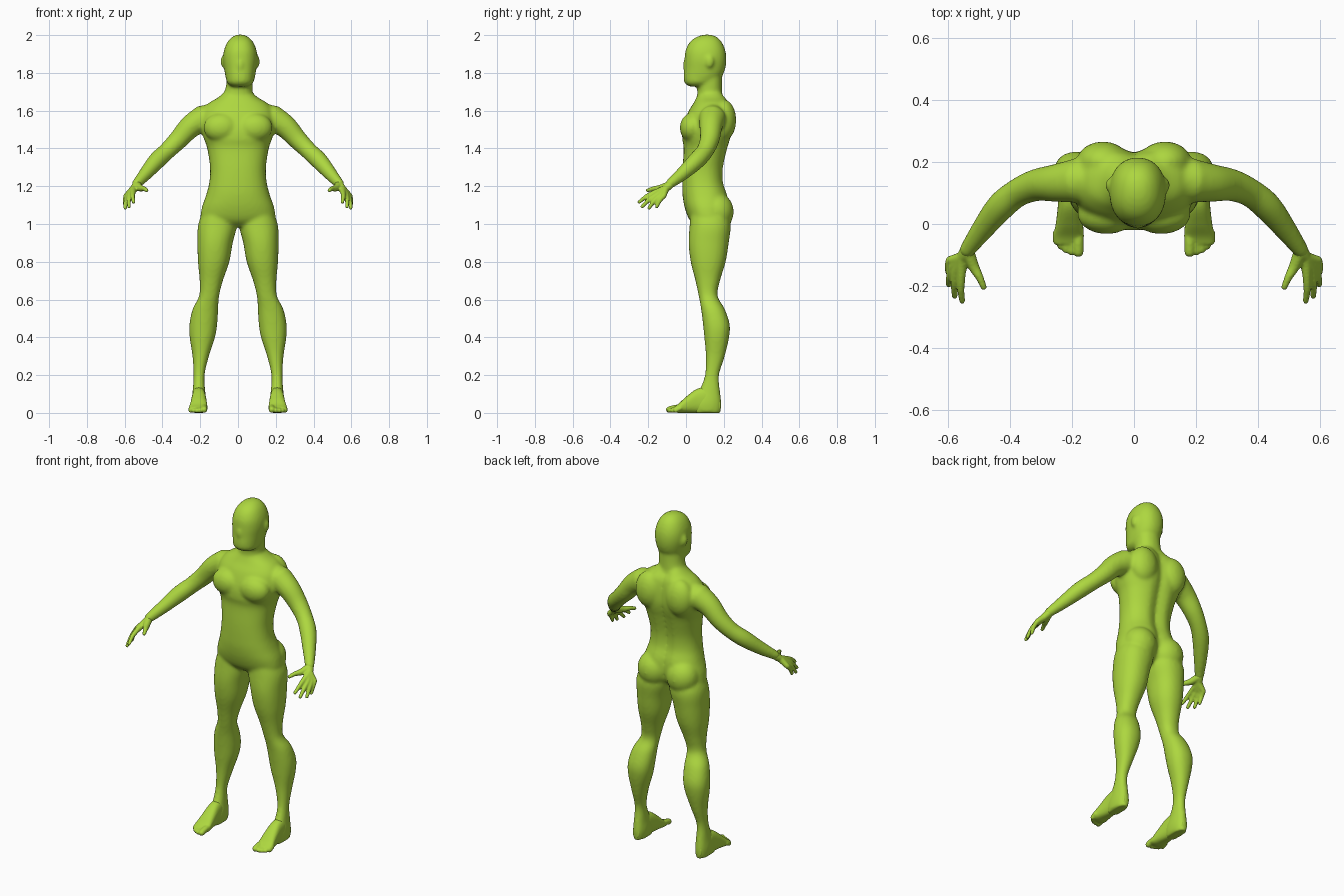
import bpy, bmesh, math
from mathutils import Vector, Matrix

if "Cube" in bpy.data.objects:
    bpy.data.objects.remove(bpy.data.objects["Cube"])

green = bpy.data.materials.new("lime green")
green.diffuse_color = (0.42, 0.68, 0.05, 1)
green.use_nodes = True
green.node_tree.nodes["Principled BSDF"].inputs["Base Color"].default_value = green.diffuse_color
SIDES = (-1, 1)


def refine(rows, steps=5):
    """Catmull-Rom interpolation between rows of numbers."""
    out = []
    for i in range(len(rows) - 1):
        a, b = rows[max(i - 1, 0)], rows[i]
        c, d = rows[i + 1], rows[min(i + 2, len(rows) - 1)]
        for k in range(steps):
            t = k / steps
            out.append([0.5 * (2 * q + (r - p) * t + (2 * p - 5 * q + 4 * r - s) * t * t
                               + (3 * q - p - 3 * r + s) * t ** 3)
                        for p, q, r, s in zip(a, b, c, d)])
    return out + [list(rows[-1])]


def skin(bm, rings):
    """Join rings of points into a closed skin."""
    vs = [[bm.verts.new(p) for p in ring] for ring in rings]
    n = len(vs[0])
    for a, b in zip(vs, vs[1:]):
        for i in range(n):
            bm.faces.new((a[i], a[(i + 1) % n], b[(i + 1) % n], b[i]))
    bm.faces.new(vs[0])
    bm.faces.new(vs[-1])


def loft(bm, rows, axis="z", side=1, power=2.2, warp=None, n=40):
    """Rows are (position along axis, min x, max x, min other, max other)."""
    rings = []
    for t, x0, x1, o0, o1 in refine(rows):
        ring = []
        for i in range(n):
            a = 2 * math.pi * i / n
            c, s = math.cos(a), math.sin(a)
            x = (x0 + x1) / 2 + (x1 - x0) / 2 * math.copysign(abs(c) ** (2 / power), c)
            o = (o0 + o1) / 2 + (o1 - o0) / 2 * math.copysign(abs(s) ** (2 / power), s)
            p = Vector((x * side, o, t) if axis == "z" else (x * side, t, o))
            ring.append(warp(p) if warp else p)
        rings.append(ring)
    skin(bm, rings)


def tube(bm, rows, side=1, n=20):
    """Rows are (x, y, z, radius); both ends are rounded."""
    pts = refine(rows)
    rings = []
    for i, (x, y, z, r) in enumerate(pts):
        a, b = pts[max(i - 1, 0)], pts[min(i + 1, len(pts) - 1)]
        d = (Vector(b[:3]) - Vector(a[:3])).normalized()
        q = d.to_track_quat("Z", "Y")
        ends = [(0, 1)]
        if i == 0:
            ends = [(-0.9, 0.4), (-0.6, 0.8), (0, 1)]
        elif i == len(pts) - 1:
            ends = [(0, 1), (0.6, 0.8), (0.9, 0.4)]
        for along, k in ends:
            ring = []
            for j in range(n):
                t = 2 * math.pi * j / n
                p = Vector((x, y, z)) + d * along * r
                p += q @ Vector((math.cos(t), math.sin(t), 0)) * r * k
                p.x *= side
                ring.append(p)
            rings.append(ring)
    skin(bm, rings)


def ball(bm, centre, size):
    m = Matrix.Translation(centre) @ Matrix.Diagonal((*size, 1))
    bmesh.ops.create_icosphere(bm, subdivisions=3, radius=1, matrix=m)


def finish(bm, name, voxel, rounds):
    """Fuse the overlapping volumes into one smooth skin."""
    bmesh.ops.recalc_face_normals(bm, faces=bm.faces)
    mesh = bpy.data.meshes.new(name)
    bm.to_mesh(mesh)
    bm.free()
    mesh.materials.append(green)
    for f in mesh.polygons:
        f.use_smooth = True
    ob = bpy.data.objects.new(name, mesh)
    bpy.context.collection.objects.link(ob)
    fuse = ob.modifiers.new("fuse", "REMESH")
    fuse.mode = "VOXEL"
    fuse.voxel_size = voxel
    fuse.use_smooth_shade = True
    soft = ob.modifiers.new("soften", "SMOOTH")
    soft.factor = 0.5
    soft.iterations = rounds


def spine_groove(p):
    if p.y > 0.13:
        p.y -= 0.022 * math.exp(-(p.x / 0.035) ** 2)
    return p


# torso: (z, half width, front y, back y)
body = bmesh.new()
torso = [(1.70, .072, .07, .195), (1.67, .105, .055, .215), (1.64, .155, .04, .235),
         (1.60, .185, .015, .245), (1.55, .195, -.005, .25), (1.50, .195, -.018, .25),
         (1.45, .18, -.02, .24), (1.40, .163, -.012, .225), (1.30, .148, -.018, .203),
         (1.22, .152, -.02, .203), (1.15, .17, -.018, .225), (1.08, .193, -.005, .23),
         (1.02, .19, .02, .215), (.985, .10, .06, .18)]
loft(body, [(z, -w, w, f, b) for z, w, f, b in torso], power=2.3, warp=spine_groove)

# neck
loft(body, [(1.60, -.08, .08, .07, .2), (1.68, -.074, .076, .06, .193),
            (1.74, -.062, .078, .06, .19), (1.82, -.055, .08, .06, .19)])

# head, set slightly to one side
HX = .012
head = [(2.003, .012, .10, .125), (1.992, .04, .06, .16), (1.965, .067, .022, .188),
        (1.92, .086, -.002, .208), (1.87, .091, -.008, .214), (1.82, .085, -.010, .207),
        (1.78, .078, -.013, .188), (1.748, .069, -.008, .145), (1.728, .045, .015, .11)]
loft(body, [(z, HX - w, HX + w, f, b) for z, w, f, b in head])
ball(body, (HX, -.004, 1.84), (.014, .014, .03))

leg = [(1.10, .02, .17, .03, .20), (1.0, .005, .21, .02, .235), (.9, .028, .214, .014, .226),
       (.8, .046, .212, .025, .21), (.7, .08, .203, .05, .18), (.62, .10, .206, .067, .167),
       (.55, .105, .24, .08, .205), (.47, .11, .257, .09, .231), (.4, .122, .256, .097, .228),
       (.3, .154, .241, .105, .205), (.2, .177, .235, .10, .175), (.12, .174, .24, .07, .18),
       (.05, .167, .247, .03, .188), (0, .175, .242, .04, .183)]
arm = [(.18, .14, 1.56, .072), (.25, .132, 1.517, .061), (.315, .125, 1.447, .052),
       (.375, .10, 1.387, .046), (.43, .055, 1.335, .046), (.49, -.02, 1.265, .036),
       (.537, -.085, 1.212, .026)]

for s in SIDES:
    loft(body, leg, side=s)
    tube(body, arm, side=s, n=32)
    # chest, shoulder blades, buttocks, ears
    ball(body, (s * .088, .032, 1.51), (.095, .065, .078))
    ball(body, (s * .10, .20, 1.55), (.085, .066, .11))
    ball(body, (s * .095, .165, 1.065), (.095, .088, .10))
    ball(body, (HX + s * .089, .125, 1.86), (.016, .022, .034))
finish(body, "body", .009, 8)

# hands: palm rays, then fingers, as (knuckle, tip)
fingers = [((.592, -.117, 1.150), (.598, -.155, 1.092)),
           ((.584, -.137, 1.150), (.596, -.196, 1.084)),
           ((.573, -.153, 1.156), (.577, -.232, 1.092)),
           ((.556, -.163, 1.168), (.553, -.248, 1.116))]
# feet: (y, inner x, outer x, bottom z, top z)
foot = [(.183, .188, .228, .012, .065), (.12, .174, .242, 0, .13), (.06, .169, .245, 0, .128),
        (0, .164, .252, 0, .085), (-.04, .161, .26, 0, .048), (-.065, .165, .257, .004, .032)]
toes = [(.179, -.09, .017), (.201, -.089, .0125), (.218, -.083, .012),
        (.235, -.071, .012), (.25, -.054, .012)]

for s, label in zip(SIDES, ("right", "left")):
    hand = bmesh.new()
    for knuckle, tip in fingers:
        tube(hand, [(.525, -.068, 1.226, .022), (.55, -.105, 1.19, .02), (*knuckle, .0145)], s)
        mid = (Vector(knuckle) + Vector(tip)) / 2 + Vector((.003, -.002, .005))
        tube(hand, [(*knuckle, .0145), (*mid, .012), (*tip, .0095)], s)
    # thumb
    tube(hand, [(.535, -.09, 1.205, .022), (.517, -.135, 1.19, .018),
                (.498, -.17, 1.187, .013), (.484, -.203, 1.178, .010)], s)
    finish(hand, label + "_hand", .005, 3)

    foot_bm = bmesh.new()
    loft(foot_bm, foot, axis="y", side=s, power=2.5)
    for x, y, r in toes:
        tube(foot_bm, [(x, -.03, r + .012, r), (x, (y - .03) / 2, r + .008, r), (x, y, r, r)], s)
    finish(foot_bm, label + "_foot", .005, 3)
